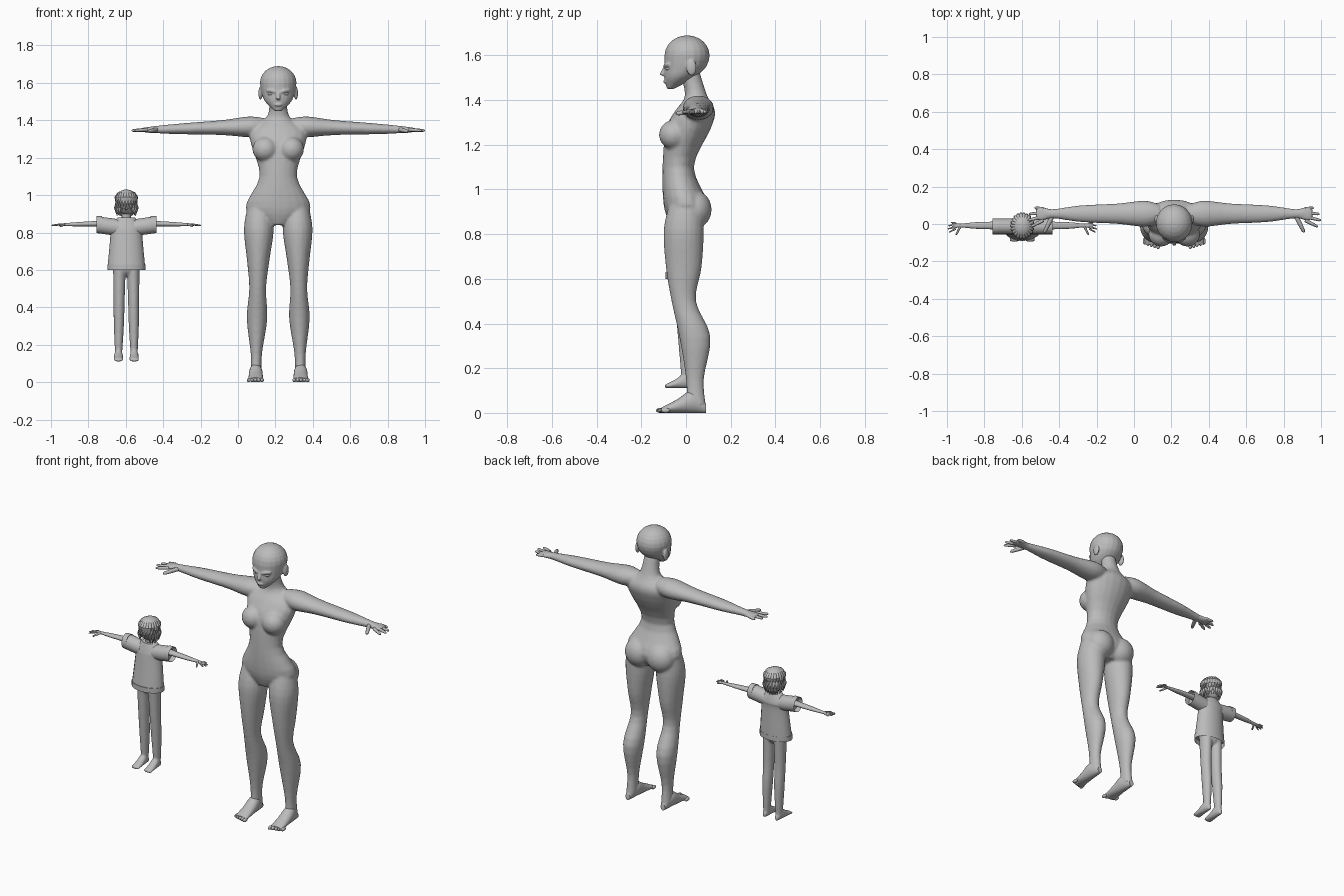
import bpy, bmesh, math, random
from mathutils import Vector, Matrix

random.seed(4)
cube = bpy.data.objects.get("Cube")
if cube:
    bpy.data.objects.remove(cube, do_unlink=True)

GREY = (0.5, 0.5, 0.5, 1)
clay = bpy.data.materials.new("plain_grey")
clay.use_nodes = True
clay.diffuse_color = GREY
clay.node_tree.nodes["Principled BSDF"].inputs["Base Color"].default_value = GREY

SIDES = (1, -1)


def skin_rings(bm, rings):
    """Bridge rings of points into a closed tube and return its two caps."""
    loops = [[bm.verts.new(point) for point in ring] for ring in rings]
    count = len(loops[0])
    for lower, upper in zip(loops, loops[1:]):
        for i in range(count):
            j = (i + 1) % count
            bm.faces.new((lower[i], lower[j], upper[j], upper[i]))
    return bm.faces.new(loops[0][::-1]), bm.faces.new(loops[-1])


def circle(count):
    angles = [math.tau * i / count for i in range(count)]
    return [(math.cos(angle), math.sin(angle)) for angle in angles]


def smooth_rows(rows, steps):
    """Fill in rows along a smooth curve that passes through the given ones."""
    rows = [Vector(row) for row in rows]
    padded = [rows[0]] + rows + [rows[-1]]
    filled = []
    for before, start, end, after in zip(padded, padded[1:], padded[2:], padded[3:]):
        leave, arrive = (end - before) / 2, (after - start) / 2
        for step in range(steps):
            t = step / steps
            ease = t * t * (3 - 2 * t)
            filled.append(start.lerp(end, ease) + leave * t * (1 - t) ** 2 - arrive * t * t * (1 - t))
    return filled + [rows[-1]]


def loft(bm, axis, rows, side=1, steps=4):
    """Each row holds a position along the axis, two centres and two radii."""
    rings = []
    for along, centre_u, centre_v, radius_u, radius_v in smooth_rows(rows, steps):
        ring = []
        for cosine, sine in circle(20):
            u, v = centre_u + radius_u * cosine, centre_v + radius_v * sine
            x, y, z = {"x": (along, u, v), "y": (u, along, v), "z": (u, v, along)}[axis]
            ring.append((x * side, y, z))
        rings.append(ring)
    return skin_rings(bm, rings)


def limb(bm, points, radii, side=1):
    """Round tapered tube through a few points."""
    points = [Vector((x * side, y, z)) for x, y, z in points]
    rings = []
    for i, (point, radius) in enumerate(zip(points, radii)):
        heading = points[min(i + 1, len(points) - 1)] - points[max(i - 1, 0)]
        turn = heading.to_track_quat("Z", "Y")
        rings.append([point + turn @ Vector((radius * c, radius * s, 0)) for c, s in circle(8)])
    skin_rings(bm, rings)


def ball(bm, centre, radii):
    matrix = Matrix.Translation(centre) @ Matrix.Diagonal((*radii, 1))
    bmesh.ops.create_uvsphere(bm, u_segments=20, v_segments=12, radius=1, matrix=matrix)


def hollow(bm, cap, shift):
    """Sink a cap to leave a cloth rim around an opening."""
    bmesh.ops.inset_individual(bm, faces=[cap], thickness=.005)
    bmesh.ops.translate(bm, verts=cap.verts[:], vec=shift)


def finish(name, bm, x, voxel=0):
    """Make the object; a voxel size fuses its shapes into one skin."""
    bmesh.ops.recalc_face_normals(bm, faces=bm.faces)
    mesh = bpy.data.meshes.new(name)
    bm.to_mesh(mesh)
    bm.free()
    mesh.materials.append(clay)
    part = bpy.data.objects.new(name, mesh)
    bpy.context.collection.objects.link(part)
    part.location.x = x
    bpy.ops.object.select_all(action="DESELECT")
    part.select_set(True)
    bpy.context.view_layer.objects.active = part
    if voxel:
        fuse = part.modifiers.new("fuse", "REMESH")
        fuse.mode, fuse.voxel_size, fuse.use_smooth_shade = "VOXEL", voxel, True
        relax = part.modifiers.new("relax", "SMOOTH")
        relax.factor, relax.iterations = .5, 4
    else:
        bpy.ops.object.shade_smooth_by_angle(angle=math.radians(50))


def arm(bm, side, size, girth, y, z):
    profile = ((.08, .05, .045), (.16, .07, .055), (.3, .055, .04), (.5, .045, .03),
               (.65, .025, .02), (.71, .04, .013), (.74, .03, .01))
    loft(bm, "x", [(x * size, y, z - .03 * x * size, wide * girth, tall * girth)
                   for x, wide, tall in profile], side)


def fingers(bm, side, size, girth, y, z):
    radii = [radius * girth for radius in (.01, .009, .007, .003)]
    for i in range(4):
        knuckle = Vector((.7 * size, y + (.025 - .02 * i) * size, z))
        reach = .785 - .012 * (i - 1.8) ** 2
        tip = Vector((reach * size, y + (.032 - .034 * i) * size, z - .005))
        limb(bm, [knuckle.lerp(tip, t) for t in (0, .5, .9, 1)], radii, side)
    wrist = Vector((.65 * size, y - .01 * size, z))
    thumb = Vector((.695 * size, y - .1 * size, z - .01))
    limb(bm, [wrist.lerp(thumb, t) for t in (0, .5, .9, 1)], [radius * 1.3 for radius in radii], side)


def foot(bm, side, x, y, floor, size):
    profile = ((.09, .015, .02), (.03, .034, .05), (-.04, .038, .03), (-.11, .04, .012))
    loft(bm, "y", [(y + along * size, x, floor + tall * size, wide * size, tall * size)
                   for along, wide, tall in profile], side)


ADULT, CHILD = .215, -.597

# Adult torso, neck, legs and arms, fused together
bm = bmesh.new()
torso = ((.84, -.01, .06, .06), (.93, 0, .175, .1), (1.1, -.035, .1, .07), (1.27, .01, .145, .1),
         (1.35, .04, .15, .09), (1.42, .045, .06, .05), (1.53, .015, .045, .045))
loft(bm, "z", [(z, 0, y, wide, deep) for z, y, wide, deep in torso])
leg = ((.95, 0, .06, .07), (.82, -.01, .08, .09), (.65, -.01, .06, .08), (.5, -.01, .045, .055),
       (.34, .04, .055, .07), (.15, .04, .03, .04), (.03, .045, .03, .045))
for side in SIDES:
    ball(bm, (side * .07, -.055, 1.245), (.068, .066, .066))
    ball(bm, (side * .075, .04, .91), (.085, .075, .085))
    loft(bm, "z", [(z, .12 - .02 * z, y, wide, deep) for z, y, wide, deep in leg], side)
    arm(bm, side, 1, 1, .055, 1.37)
finish("adult_body", bm, ADULT, .008)

# Adult feet with toes
bm = bmesh.new()
for side in SIDES:
    foot(bm, side, .12, 0, 0, 1)
    for i in range(5):
        ball(bm, (side * (.086 + .018 * i), -.115 + .006 * i, .011), (.01, .02, .011))
finish("adult_feet", bm, ADULT)

# Adult fingers and thumbs
bm = bmesh.new()
for side in SIDES:
    fingers(bm, side, 1, 1, .055, 1.35)
finish("adult_fingers", bm, ADULT)

# Adult head: cranium, tapering face, nose, lips, brows and ears
bm = bmesh.new()
ball(bm, (0, .005, 1.6), (.098, .101, .09))
face = ((1.45, -.07, .02, .015), (1.5, -.03, .07, .067), (1.55, -.003, .09, .094), (1.6, .003, .097, .1))
loft(bm, "z", [(z, 0, y, wide, deep) for z, y, wide, deep in face])
limb(bm, [(0, -.088, 1.56), (0, -.108, 1.513), (0, -.09, 1.503)], (.008, .012, .008))
ball(bm, (0, -.093, 1.483), (.022, .009, .008))
for side in SIDES:
    limb(bm, [(.012, -.094, 1.55), (.035, -.092, 1.558), (.062, -.073, 1.56)], (.008, .009, .007), side)
    ball(bm, (side * .095, .025, 1.545), (.011, .023, .036))
finish("adult_head", bm, ADULT, .005)

# Adult eyes
bm = bmesh.new()
for side in SIDES:
    ball(bm, (side * .037, -.077, 1.541), (.019, .014, .009))
finish("adult_eyes", bm, ADULT)

# Child hips, legs and feet
bm = bmesh.new()
ball(bm, (0, -.015, .615), (.07, .048, .05))
leg = ((.64, -.015, .035, .045), (.45, -.01, .03, .036), (.3, 0, .027, .033), (.12, .005, .017, .023))
for side in SIDES:
    loft(bm, "z", [(z, .043 - .01 * z, y, wide, deep) for z, y, wide, deep in leg], side)
    foot(bm, side, .042, -.023, .11, .65)
finish("child_legs", bm, CHILD, .006)

# Child arms and hands
bm = bmesh.new()
for side in SIDES:
    arm(bm, side, .51, .38, -.008, .852)
    fingers(bm, side, .51, .5, -.008, .843)
finish("child_arms", bm, CHILD)

# Child shirt with open hem and flared sleeves
bm = bmesh.new()
shirt = ((.6, -.025, .102, .066), (.79, -.015, .085, .052), (.83, -.01, .09, .05), (.88, -.01, .045, .035))
hem, collar = loft(bm, "z", [(z, 0, y, wide, deep) for z, y, wide, deep in shirt])
hollow(bm, hem, (0, 0, .03))
for side in SIDES:
    shoulder, cuff = loft(bm, "x", [(x, -.013, .82 + .14 * x, .042, .045) for x in (.04, .16)], side)
    hollow(bm, cuff, (-.03 * side, 0, 0))
finish("child_shirt", bm, CHILD)

# Child head, neck and nose
bm = bmesh.new()
ball(bm, (0, -.015, .955), (.052, .058, .06))
limb(bm, [(0, -.005, .85), (0, -.01, .92)], (.025, .025))
limb(bm, [(0, -.066, .94), (0, -.08, .926), (0, -.064, .92)], (.004, .006, .004))
finish("child_head", bm, CHILD)

# Child bobbed hair: crown, back and hanging locks all round
bm = bmesh.new()
ball(bm, (0, -.01, .982), (.056, .064, .048))
ball(bm, (0, .012, .94), (.054, .042, .06))
for across, along in circle(22):
    length = random.uniform(.04, .055) if along < -.8 else random.uniform(.08, .09)
    path = [(.056 * math.sin(bend), .975 + .046 * math.cos(bend)) for bend in (.3, .8, 1.3)]
    path += [(.057, .975 - length / 2), (.05, .975 - length)]
    limb(bm, [(out * across, out * 1.12 * along - .01, z) for out, z in path], (.007, .01, .01, .009, .002))
finish("child_hair", bm, CHILD)
